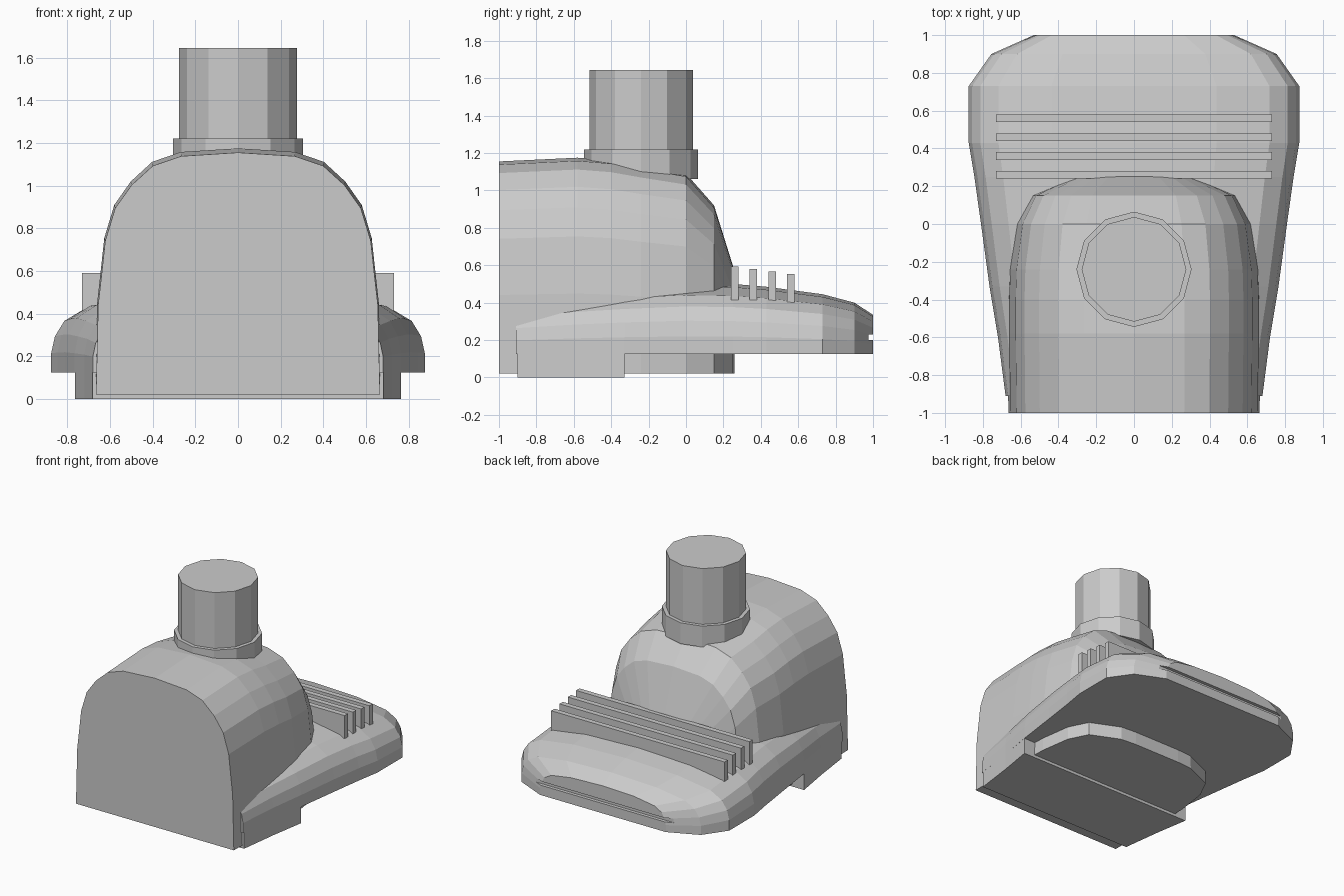
import bpy, bmesh, math

if "Cube" in bpy.data.objects:
    bpy.data.objects.remove(bpy.data.objects["Cube"])

grey = bpy.data.materials.new("plain grey")
grey.diffuse_color = (0.6, 0.6, 0.6, 1)
grey.use_nodes = True
grey.node_tree.nodes["Principled BSDF"].inputs["Base Color"].default_value = grey.diffuse_color


def finish(name, bm):
    bmesh.ops.recalc_face_normals(bm, faces=bm.faces[:])
    me = bpy.data.meshes.new(name)
    bm.to_mesh(me)
    bm.free()
    me.materials.append(grey)
    ob = bpy.data.objects.new(name, me)
    bpy.context.collection.objects.link(ob)
    return ob


def loft(name, profile, stations, z0):
    """Skin a mirrored half profile (width, height fractions) along y.
    Each station is (y, half width, top z)."""
    full = profile + [(-x, z) for x, z in reversed(profile) if x > 0]
    bm = bmesh.new()
    rings = [[bm.verts.new((fx * w, y, z0 + fz * (top - z0))) for fx, fz in full]
             for y, w, top in stations]
    n = len(full)
    for a, b in zip(rings, rings[1:]):
        for i in range(n):
            j = (i + 1) % n
            bm.faces.new((a[i], a[j], b[j], b[i]))
    bm.faces.new(rings[0])
    bm.faces.new(rings[-1])
    return finish(name, bm)


def box(name, x, y0, y1, z0, z1):
    return loft(name, [(1, 0), (1, 1)], [(y0, x, z1), (y1, x, z1)], z0)


def tube(name, r, y, z0, z1):
    bm = bmesh.new()
    bmesh.ops.create_cone(bm, cap_ends=True, segments=12, radius1=r, radius2=r, depth=z1 - z0)
    bmesh.ops.translate(bm, verts=bm.verts[:], vec=(0, y, (z0 + z1) / 2))
    return finish(name, bm)


# Arched hood, open end at the front, rounding down at the back
loft("hood",
     [(1, 0), (.985, .37), (.96, .5), (.935, .635), (.865, .77), (.75, .865),
      (.6, .945), (.4, .985), (0, 1)],
     [(-1, .665, 1.155), (-.58, .67, 1.175), (-.4, .67, 1.16), (-.24, .665, 1.13),
      (0, .63, 1.09), (.15, .555, .92), (.25, .33, .6), (.26, .2, .5)], .022)

# Broad low base with domed top
base = loft("base",
            [(1, 0), (1, .25), (.98, .47), (.93, .67), (.82, .83), (.5, .955), (0, 1)],
            [(-.91, .68, .42), (-.6, .72, .46), (-.33, .765, .485), (0, .81, .505),
             (.25, .845, .5), (.43, .875, .485), (.73, .875, .445), (.9, .755, .4),
             (1, .53, .335)], .125)

# Thin slot along the rear edge of the base
cutter = box("slot_cutter", 1, .975, 1.1, .2, .23)
cutter.hide_render = True
cutter.hide_viewport = True
cut = base.modifiers.new("slot", "BOOLEAN")
cut.operation = "DIFFERENCE"
cut.object = cutter
cut.solver = "EXACT"

# Raised step under the front of the base
loft("foot_block", [(1, 0), (1, 1)],
     [(-.9, .681, .155), (-.6, .72, .155), (-.33, .764, .155)], 0)

# Collar and pipe on top
tube("collar", .305, -.24, 1.06, 1.22)
tube("pipe", .277, -.24, 1.06, 1.645)

# Cross fins behind the hood
for i, (z0, z1) in enumerate([(.415, .592), (.41, .58), (.40, .566), (.393, .552)]):
    y = .26 + i * .1
    box(f"fin_{i + 1}", .73, y - .02, y + .02, z0, z1)
